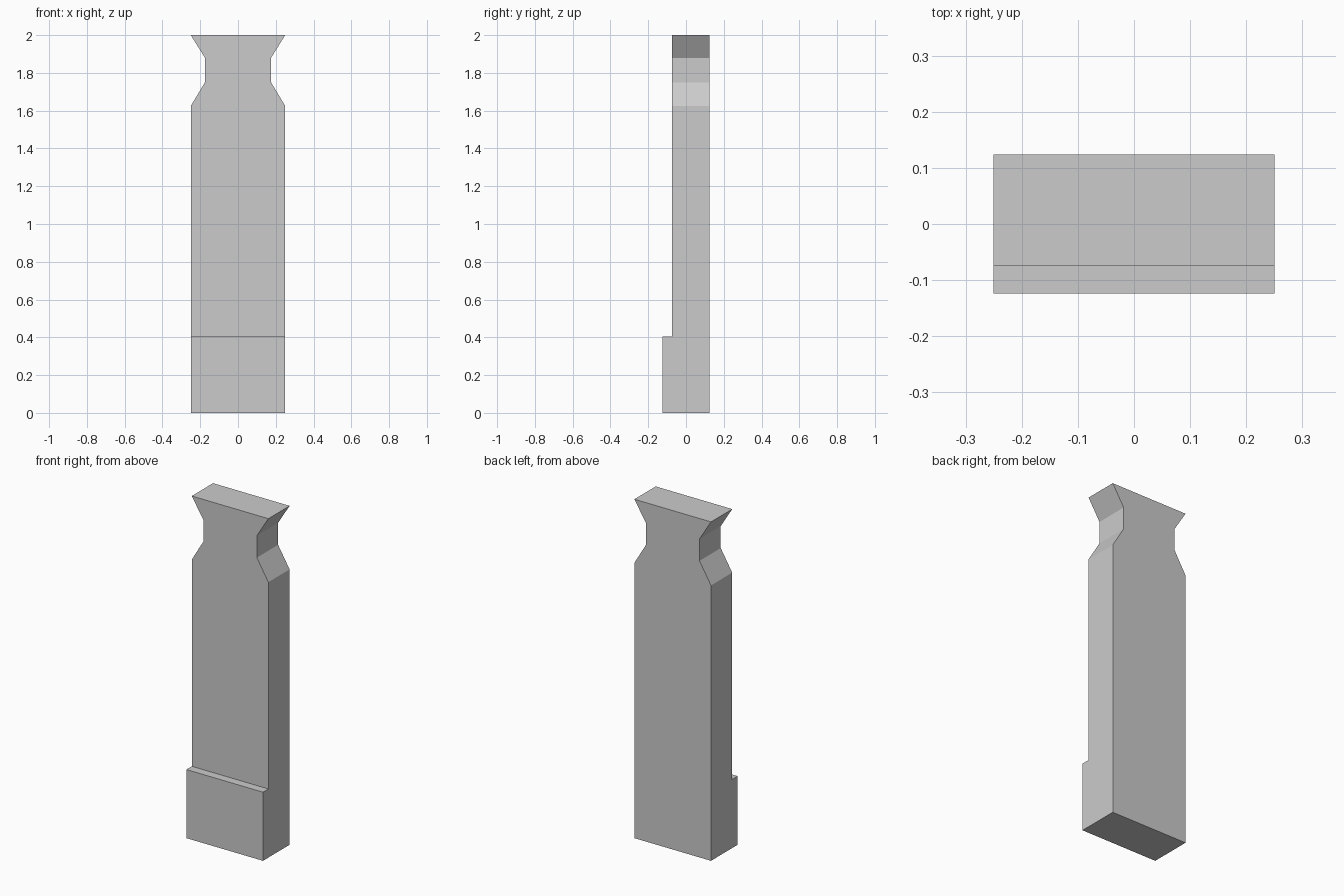
import bpy, bmesh
from mathutils import Vector

if "Cube" in bpy.data.objects:
    bpy.data.objects.remove(bpy.data.objects["Cube"])

FRONT, BACK, STEP = -0.074, 0.124, 0.05

# Right half of the front outline, bottom to top: (x, z)
half = [(0.25, 0), (0.25, 0.405), (0.25, 1.625), (0.175, 1.75), (0.175, 1.88), (0.25, 2)]

bm = bmesh.new()
right = [bm.verts.new((x, FRONT, z)) for x, z in half]
left = [bm.verts.new((-x, FRONT, z)) for x, z in half]

# Front face in horizontal bands
bands = [bm.faces.new((left[i], right[i], right[i + 1], left[i + 1]))
         for i in range(len(half) - 1)]

# Pillar thickness, keeping the front bands
ext = bmesh.ops.extrude_face_region(bm, geom=bands, use_keep_orig=True)
back = [v for v in ext["geom"] if isinstance(v, bmesh.types.BMVert)]
bmesh.ops.translate(bm, verts=back, vec=(0, BACK - FRONT, 0))
bmesh.ops.recalc_face_normals(bm, faces=bm.faces)

# Plinth: pull the lowest front band forward
bm.faces.ensure_lookup_table()
low = [f for f in bm.faces
       if all(abs(v.co.y - FRONT) < 1e-5 and v.co.z < 0.41 for v in f.verts)]
ext = bmesh.ops.extrude_face_region(bm, geom=low)
lip = [v for v in ext["geom"] if isinstance(v, bmesh.types.BMVert)]
bmesh.ops.translate(bm, verts=lip, vec=Vector((0, -STEP, 0)))

# Merge coplanar faces and finish
bmesh.ops.dissolve_limit(bm, angle_limit=0.01, verts=bm.verts, edges=bm.edges)
bmesh.ops.recalc_face_normals(bm, faces=bm.faces)
mesh = bpy.data.meshes.new("pillar")
bm.to_mesh(mesh)
bm.free()
bpy.context.collection.objects.link(bpy.data.objects.new("pillar", mesh))
